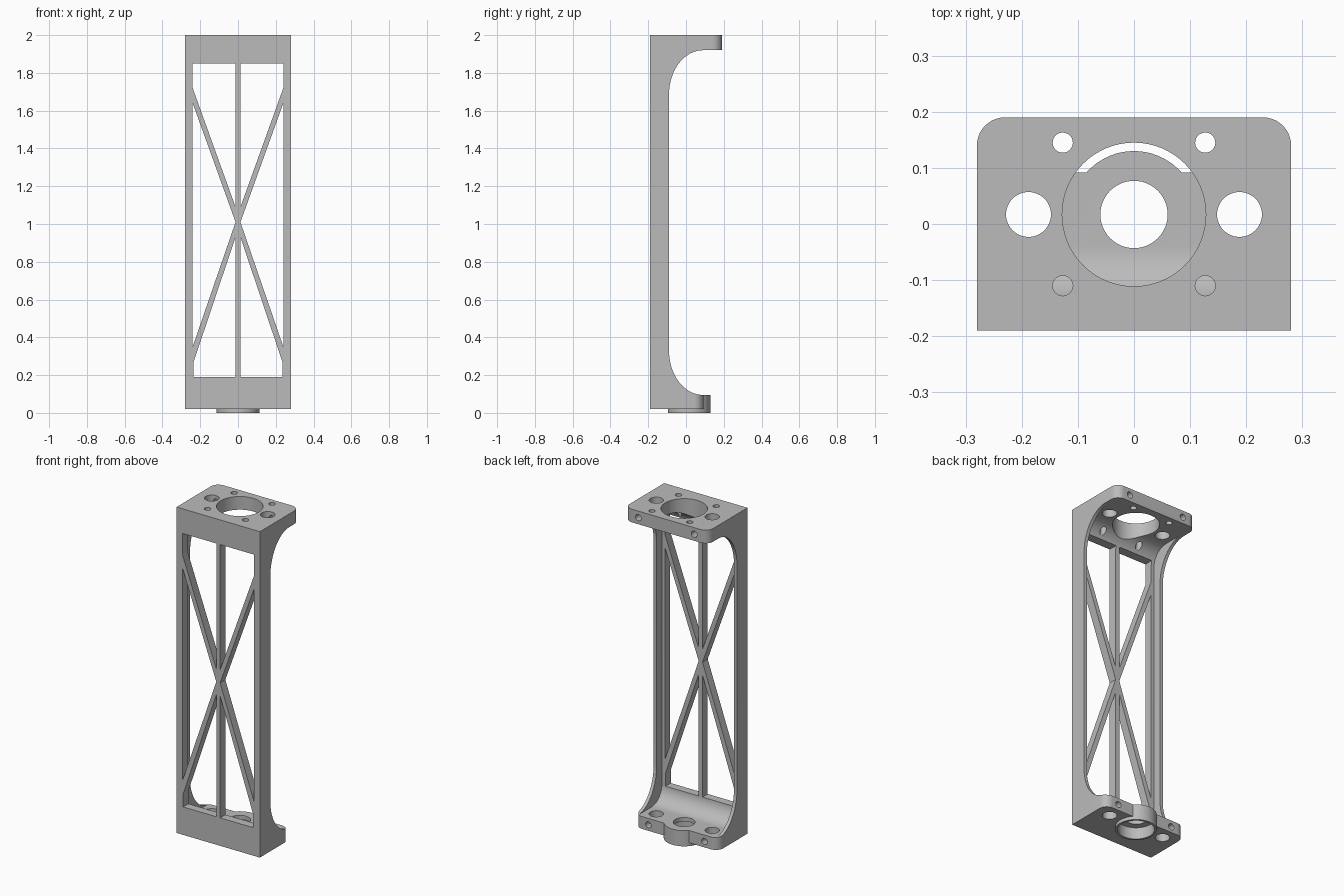
import bpy
import bmesh
from math import sin, cos, pi, radians

if "Cube" in bpy.data.objects:
    bpy.data.objects.remove(bpy.data.objects["Cube"])

GREY = (0.5, 0.5, 0.5, 1)
metal = bpy.data.materials.new("plain grey metal")
metal.use_nodes = True
metal.diffuse_color = GREY
metal.node_tree.nodes["Principled BSDF"].inputs["Base Color"].default_value = GREY

HALF_W, FRONT = 0.28, -0.19
FLOOR, CEILING = 0.095, 1.92
HOLE_Y = 0.017


def prism(name, outline, axis, low, high):
    """Extrude a 2D outline along an axis; outline uses the other two axes in order."""
    bm = bmesh.new()
    place = {"x": lambda a, b: (low, a, b),
             "y": lambda a, b: (a, low, b),
             "z": lambda a, b: (a, b, low)}[axis]
    face = bm.faces.new([bm.verts.new(place(a, b)) for a, b in outline])
    moved = bmesh.ops.extrude_face_region(bm, geom=[face])["geom"]
    step = [high - low if axis == k else 0 for k in "xyz"]
    bmesh.ops.translate(bm, vec=step, verts=[v for v in moved if isinstance(v, bmesh.types.BMVert)])
    bmesh.ops.recalc_face_normals(bm, faces=bm.faces)
    mesh = bpy.data.meshes.new(name)
    bm.to_mesh(mesh)
    bm.free()
    obj = bpy.data.objects.new(name, mesh)
    bpy.context.collection.objects.link(obj)
    mesh.materials.append(metal)
    return obj


def arc(cx, cy, rx, ry, start, end, steps=16):
    angles = [radians(start + (end - start) * i / steps) for i in range(steps + 1)]
    return [(cx + rx * cos(a), cy + ry * sin(a)) for a in angles]


def rod(name, cx, cy, radius, axis, low, high, steps=48):
    return prism(name, arc(cx, cy, radius, radius, 0, 360, steps)[:-1], axis, low, high)


def combine(target, tool, operation):
    mod = target.modifiers.new(operation, "BOOLEAN")
    mod.operation, mod.solver, mod.object = operation, "EXACT", tool
    bpy.context.view_layer.objects.active = target
    bpy.ops.object.modifier_apply(modifier=mod.name)
    bpy.data.objects.remove(tool)


def bracket_profile(spine, rx, rz):
    """C-shaped side outline with a curved run from the spine into each plate."""
    return ([(FRONT, 0.02), (0.092, 0.02), (0.092, FLOOR)]
            + arc(spine + rx, FLOOR + rz, rx, rz, 270, 180)
            + arc(spine + rx, CEILING - rz, rx, rz, 180, 90)
            + [(0.19, CEILING), (0.19, 2), (FRONT, 2)])


# Recessed core between two thin, deeper side walls
frame = prism("frame", bracket_profile(-0.14, 0.1, 0.1), "x", -0.26, 0.26)
for side in (-1, 1):
    ends = sorted((side * 0.26, side * HALF_W))
    combine(frame, prism("side_wall", bracket_profile(-0.09, 0.18, 0.235), "x", *ends), "UNION")

# Round boss under the lower plate
combine(frame, rod("lower_boss", 0, HOLE_Y, 0.113, "z", 0, FLOOR, 64), "UNION")

# Truss openings, leaving the crossed bars and centre bar
openings = [
    [(0.013, 1.85), (0.24, 1.85), (0.24, 1.72), (0.013, 1.09)],
    [(0.24, 1.64), (0.24, 0.35), (0.013, 1.01)],
    [(0.013, 0.19), (0.235, 0.19), (0.235, 0.27), (0.013, 0.93)],
]
for side in (-1, 1):
    for outline in openings:
        mirrored = [(side * x, z) for x, z in outline]
        combine(frame, prism("opening", mirrored, "y", -0.3, 0), "DIFFERENCE")

    # Rounded rear corners of both plates
    for back, radius, low, high in ((0.19, 0.05, 1.8, 2.1), (0.092, 0.05, -0.1, 0.2)):
        inner = HALF_W - radius
        corner = ([(0.32, back + 0.04), (inner, back + 0.04)]
                  + arc(inner, back - radius, radius, radius, 90, 0, 10)
                  + [(0.32, back - radius)])
        corner = [(side * x, y) for x, y in corner]
        combine(frame, prism("corner", corner, "z", low, high), "DIFFERENCE")

    # Mounting holes and rear cross screw holes
    combine(frame, rod("side_hole", side * 0.188, HOLE_Y, 0.04, "z", -0.1, 2.1), "DIFFERENCE")
    for y in (0.145, -0.11):
        combine(frame, rod("screw_hole", side * 0.127, y, 0.018, "z", 1.75, 2.1, 24), "DIFFERENCE")
    for z in (1.96, 0.056):
        combine(frame, rod("cross_hole", side * 0.188, z, 0.019, "y", HOLE_Y, 0.3, 24), "DIFFERENCE")

# Large upper bore, lower bore and its counterbore
combine(frame, rod("upper_bore", 0, HOLE_Y, 0.128, "z", 1.75, 2.1, 64), "DIFFERENCE")
combine(frame, rod("lower_bore", 0, HOLE_Y, 0.06, "z", -0.1, 0.3), "DIFFERENCE")
combine(frame, rod("counterbore", 0, HOLE_Y, 0.1, "z", -0.1, 0.07, 64), "DIFFERENCE")

# Smooth the curved faces, keep machined edges sharp
bpy.ops.object.select_all(action="DESELECT")
frame.select_set(True)
bpy.context.view_layer.objects.active = frame
bpy.ops.object.shade_smooth_by_angle(angle=radians(25))
